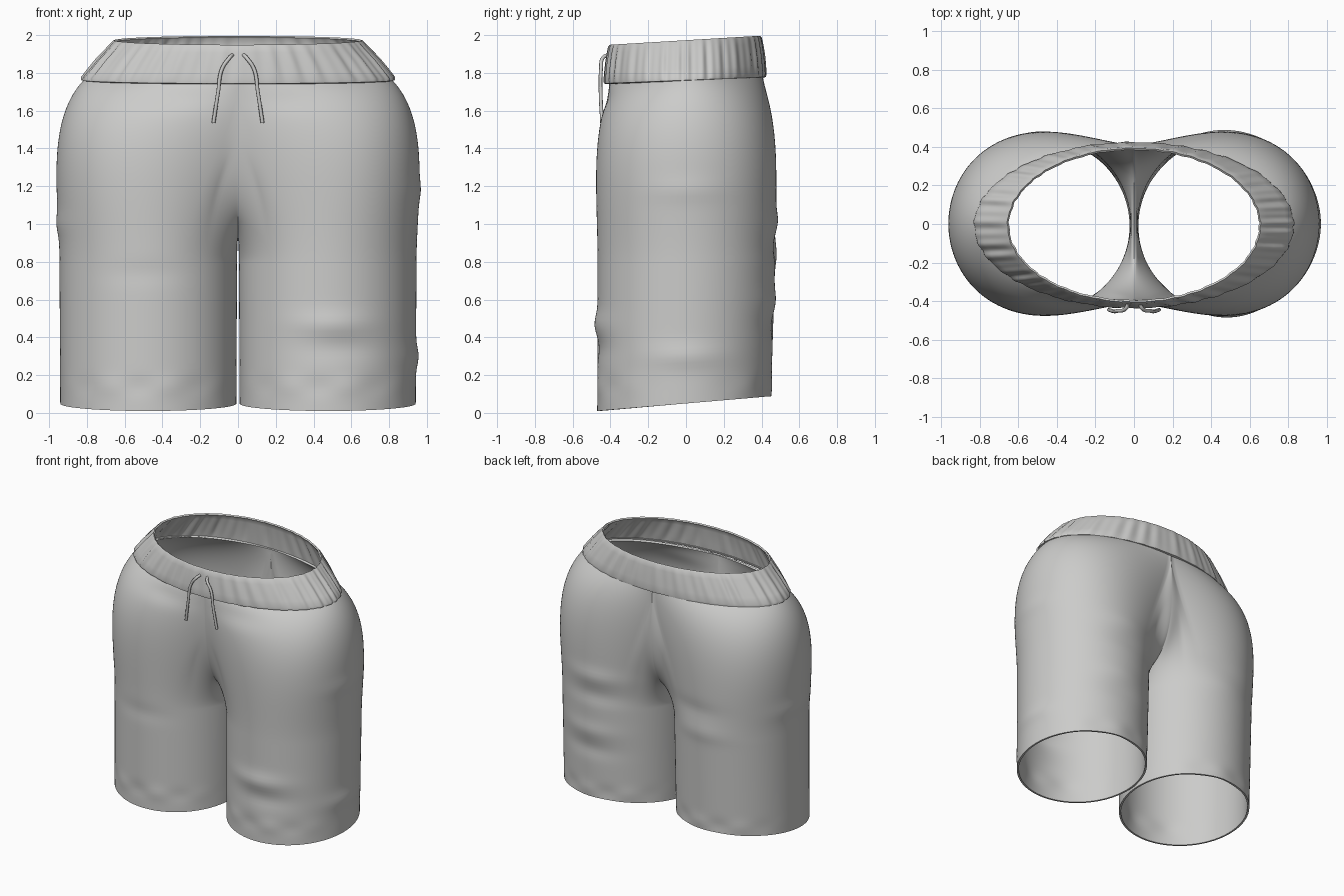
import bpy
import bmesh
from math import sin, cos, radians, pi, exp
from mathutils import Vector

cube = bpy.data.objects.get("Cube")
if cube:
    bpy.data.objects.remove(cube, do_unlink=True)

fabric = bpy.data.materials.new("grey_fabric")
fabric.use_nodes = True
grey = (0.6, 0.6, 0.59, 1)
fabric.diffuse_color = grey
fabric.node_tree.nodes["Principled BSDF"].inputs["Base Color"].default_value = grey

COLUMNS, LEG_ROWS, HIP_ROWS = 144, 28, 36
SPLIT = 115      # leg angle where the waist edge meets the centre seam
LEG_X, LEG_RX, LEG_RY = 0.475, 0.466, 0.46

# soft cloth folds: x, y, z, depth
FOLDS = [
    (0.5, -0.47, 0.47, 0.016), (0.55, -0.47, 0.34, -0.01),
    (-0.5, -0.46, 0.74, -0.006), (-0.95, 0, 1.0, 0.01),
    (0.95, 0, 1.18, 0.008), (0.95, 0, 0.3, 0.014),
    (0.45, 0.47, 1.02, 0.012), (0.45, 0.47, 0.88, -0.01),
    (0.5, 0.47, 0.6, 0.01), (0.5, 0.47, 0.46, -0.01),
    (-0.45, 0.47, 0.84, 0.008), (-0.4, 0.47, 1.0, -0.008),
    (-0.35, -0.4, 1.67, -0.014), (0.3, -0.41, 1.66, -0.01),
]


def new_object(name, bm, thickness):
    """Turn an open surface into a smooth cloth shell."""
    mesh = bpy.data.meshes.new(name)
    bm.to_mesh(mesh)
    bm.free()
    obj = bpy.data.objects.new(name, mesh)
    bpy.context.collection.objects.link(obj)
    mesh.materials.append(fabric)
    shell = obj.modifiers.new("cloth_thickness", "SOLIDIFY")
    shell.thickness = thickness
    shell.offset = -1
    bpy.ops.object.select_all(action="DESELECT")
    obj.select_set(True)
    bpy.context.view_layer.objects.active = obj
    bpy.ops.object.modifier_apply(modifier=shell.name)
    bpy.ops.object.shade_smooth_by_angle(angle=radians(45))
    return obj


def hermite(p0, m0, p1, m1, t):
    a, b = t * t, t * t * t
    return (p0 * (2 * b - 3 * a + 1) + m0 * (b - 2 * a + t)
            + p1 * (3 * a - 2 * b) + m1 * (b - a))


def top_end(deg, inner_x):
    """End point and slope of a cloth column, at the waist or the centre seam."""
    side = 1 if deg > 0 else -1
    if abs(deg) <= SPLIT:
        phi = radians(deg * 90 / SPLIT)
        y = 0.407 * sin(phi)
        point = Vector((0.81 * cos(phi), y, 1.768 + 0.06 * y))
        if abs(deg) == SPLIT:
            point.x = 0
        slope = Vector((-0.66 * cos(phi), -1.2 * sin(phi) * cos(phi), 0.65))
        return point, slope
    s = (abs(deg) - SPLIT) / (180 - SPLIT)
    y = side * 0.407 * (1 - s ** 2.2)
    if side > 0:
        y += 0.045 * sin(pi * s)     # fuller seat
    z = 0.92 + (0.848 + side * 0.024) * (1 - s) ** 2
    point = Vector((0, y, z))
    seam = Vector((-1.5 * inner_x, 0, 0.2 * (z - 0.8)))
    return point, Vector((0, 0, 0.65)).lerp(seam, min(1, 4 * s))


def add_folds(p, mirror):
    axis = Vector((mirror * LEG_X, 0, p.z))
    out = (p - axis).normalized()
    push = 0
    for x, y, z, depth in FOLDS:
        flat = ((p.x - x) ** 2 + (p.y - y) ** 2) / 0.04
        push += depth * exp(-flat - ((p.z - z) / 0.06) ** 2)
    return p + out * push


# shorts body: columns climb each leg, then bend to the waist or centre seam
bm = bmesh.new()
for mirror in (1, -1):
    grid = []
    for j in range(COLUMNS):
        deg = -180 + 360 * j / COLUMNS
        a = radians(deg)
        hem = Vector((LEG_X + LEG_RX * cos(a), -0.01 + LEG_RY * sin(a), 0))
        hem.z = 0.05 + 0.085 * hem.y
        knee = Vector((hem.x + 0.004 * cos(a), hem.y + 0.012 + 0.01 * sin(a), 0.8))
        end, slope = top_end(deg, knee.x)
        rise = Vector((0, 0, end.z - knee.z))
        column = []
        for k in range(LEG_ROWS):
            p = hem.lerp(knee, k / LEG_ROWS)
            pucker = 0.006 * sin(9 * a + mirror) * exp(-((p.z - 0.14) / 0.05) ** 2)
            p.y += pucker * sin(a)
            column.append(p)
        column += [hermite(knee, rise, end, slope, k / HIP_ROWS) for k in range(HIP_ROWS + 1)]
        verts = []
        for p in column:
            p = Vector((p.x * mirror, p.y, p.z))
            q = add_folds(p, mirror)
            if abs(p.x) < 1e-5:
                q.x = 0
            verts.append(bm.verts.new(q))
        grid.append(verts)
    for j in range(COLUMNS):
        left, right = grid[j], grid[(j + 1) % COLUMNS]
        for k in range(LEG_ROWS + HIP_ROWS):
            quad = [left[k], right[k], right[k + 1], left[k + 1]]
            bm.faces.new(quad if mirror == 1 else quad[::-1])
seam_verts = [v for v in bm.verts if abs(v.co.x) < 1e-5]
bmesh.ops.remove_doubles(bm, verts=seam_verts, dist=0.0008)
new_object("shorts_body", bm, 0.014)

# gathered elastic waistband: height fraction, half width, half depth
BAND = [(0, 0.808, 0.412), (0.02, 0.828, 0.428), (0.1, 0.826, 0.43), (0.3, 0.79, 0.426),
        (0.55, 0.745, 0.42), (0.8, 0.695, 0.412), (0.95, 0.667, 0.406), (1, 0.655, 0.398)]
bm = bmesh.new()
rings = []
count = 360
for f, rx, ry in BAND:
    ring = []
    for j in range(count):
        a = 2 * pi * j / count
        gather = sin(31 * a + 2 * sin(5 * a)) + 0.7 * sin(53 * a + 3 * sin(3 * a))
        r = 1 + 0.008 * gather * (0.35 + 0.65 * sin(pi * f))
        y = ry * sin(a) * r - 0.006
        bottom, top = 1.757 + 0.04 * y, 1.973 + 0.06 * y
        ring.append(bm.verts.new((rx * cos(a) * r, y, bottom + (top - bottom) * f)))
    rings.append(ring)
for low, high in zip(rings, rings[1:]):
    for j in range(count):
        n = (j + 1) % count
        bm.faces.new((low[j], low[n], high[n], high[j]))
new_object("waistband", bm, 0.012)

# drawstring ends hanging at the front
for name, side in (("left_drawstring", 1), ("right_drawstring", -1)):
    curve = bpy.data.curves.new(name, "CURVE")
    curve.dimensions = "3D"
    curve.bevel_depth = 0.01
    curve.bevel_resolution = 2
    curve.use_fill_caps = True
    path = [(0.03, -0.415, 1.895), (0.045, -0.44, 1.88), (0.085, -0.45, 1.82),
            (0.105, -0.452, 1.7), (0.13, -0.444, 1.535)]
    spline = curve.splines.new("BEZIER")
    spline.bezier_points.add(len(path) - 1)
    for point, (x, y, z) in zip(spline.bezier_points, path):
        point.co = (x * side, y, z)
        point.handle_left_type = point.handle_right_type = "AUTO"
    curve.materials.append(fabric)
    obj = bpy.data.objects.new(name, curve)
    bpy.context.collection.objects.link(obj)
